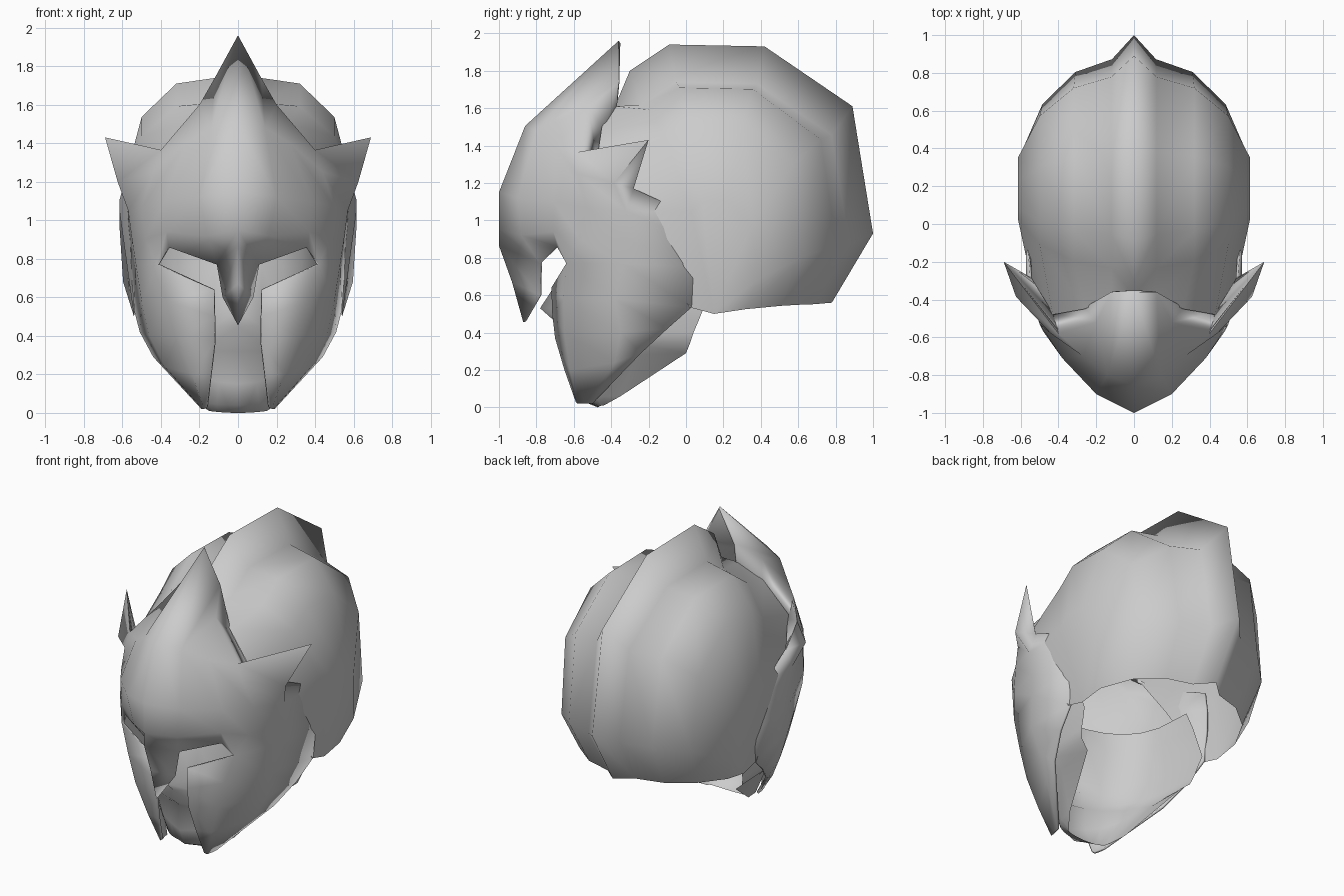
import bpy
import bmesh
from math import sin, cos, radians
from mathutils import Vector

default_cube = bpy.data.objects.get("Cube")
if default_cube:
    bpy.data.objects.remove(default_cube, do_unlink=True)

# One plain metal colour for every part
metal = bpy.data.materials.new("grey metal")
colour = (0.6, 0.6, 0.6, 1)
metal.use_nodes = True
metal.diffuse_color = colour
for node in metal.node_tree.nodes:
    if node.type == "BSDF_PRINCIPLED":
        node.inputs["Base Color"].default_value = colour
        node.inputs["Roughness"].default_value = 0.6


def sheet(name, grids, extra=(), thickness=0.0):
    """Skin grids of points for the +x half, weld them, then mirror across x."""
    bm = bmesh.new()
    for rows in grids:
        grid = [[bm.verts.new(point) for point in row] for row in rows]
        for upper, lower in zip(grid, grid[1:]):
            for i in range(min(len(upper), len(lower)) - 1):
                bm.faces.new((upper[i], upper[i + 1], lower[i + 1], lower[i]))
    for polygon in extra:
        bm.faces.new([bm.verts.new(point) for point in polygon])
    bmesh.ops.remove_doubles(bm, verts=bm.verts, dist=0.001)
    bmesh.ops.recalc_face_normals(bm, faces=bm.faces)

    # Make the whole sheet face outward
    middle = Vector((0, 0.1, 0.8))
    facing = sum(f.normal.dot(f.calc_center_median() - middle) * f.calc_area()
                 for f in bm.faces)
    if facing < 0:
        bmesh.ops.reverse_faces(bm, faces=bm.faces)

    mesh = bpy.data.meshes.new(name)
    bm.to_mesh(mesh)
    bm.free()
    mesh.materials.append(metal)
    part = bpy.data.objects.new(name, mesh)
    bpy.context.collection.objects.link(part)

    bpy.ops.object.select_all(action="DESELECT")
    part.select_set(True)
    bpy.context.view_layer.objects.active = part
    bpy.ops.object.shade_smooth_by_angle(angle=radians(60))

    mirror = part.modifiers.new("mirror", "MIRROR")
    mirror.use_clip = True
    if thickness:
        plate = part.modifiers.new("plate thickness", "SOLIDIFY")
        plate.thickness = thickness
        plate.offset = -1


# Helmet shell: the crest outline (y, z, width factor) shrinks toward the side
crest_outline = [
    (-.3, 1.8, 1), (-.09, 1.94, 1), (.42, 1.93, 1),
    (.89, 1.61, 1), (1, .93, .97), (.78, .56, .87),
]
# half width, then scale of the outline in y and in z
shell_rings = [(0, 1, 1), (.12, .85, .86), (.32, .77, .84),
               (.5, .57, .72), (.615, .27, .42)]
hub_y, hub_z = .15, .5
shell_rows = [
    [(width * factor, hub_y + (y - hub_y) * scale_y, hub_z + (z - hub_z) * scale_z)
     for y, z, factor in crest_outline]
    for width, scale_y, scale_z in shell_rings
]
shell_rows.append([(.54, hub_y, hub_z)] * len(crest_outline))
# Front edge of the shell, meeting the lip behind the mask
shell_front = [(0, -.38, 1.61), (.12, -.38, 1.61), (.26, -.45, 1.5),
               (.43, -.48, 1.3), (.535, -.34, 1.05), (.54, .02, .535)]
for row, front_point in zip(shell_rows, shell_front):
    row.insert(0, front_point)
sheet("helmet_shell", [shell_rows])

# Face mask: top edge with spike and side wing, forehead, brow
mask_rows = [
    [(0, -.36, 1.96), (.12, -.36, 1.74), (.2, -.52, 1.6), (.4, -.58, 1.365),
     (.69, -.2, 1.43)],
    [(0, -.86, 1.505), (.14, -.8, 1.48), (.27, -.7, 1.4), (.44, -.58, 1.25),
     (.625, -.385, 1.2), (.55, -.28, 1.17)],
    [(0, -1, 1.15), (.2, -.9, 1.12), (.38, -.71, 1.1), (.5, -.53, 1.07),
     (.57, -.32, 1.05), (.575, 0, 1.04)],
    [(0, -1, .95), (.16, -.88, .92), (.37, -.71, .94), (.48, -.57, .9),
     (.55, -.32, .9), (.565, .03, .9)],
    [(0, -1, .865), (.11, -.78, .77), (.36, -.69, .86), (.42, -.64, .77),
     (.53, -.34, .77), (.555, .04, .75)],
]
top_edge, temple, brow = mask_rows[0], mask_rows[1], mask_rows[-1]

# Lip behind the top edge, running down to the shell
rear_lip = [top_edge[1:4], [(.12, -.37, 1.59), (.26, -.44, 1.48), (.43, -.47, 1.28)]]

# Cheek guards hang from the brow's outer end, down to a point at the chin
cheek_rows = [
    [(.125, -.72, .64)] + brow[3:],
    [(.122, -.715, .5), (.36, -.655, .58), (.5, -.38, .58), (.54, .03, .535)],
    [(.12, -.7, .37), (.31, -.65, .4), (.46, -.35, .4), (.51, -.1, .42)],
    [(.14, -.65, .2), (.24, -.62, .2), (.38, -.38, .24), (.44, -.24, .29)],
    [(.16, -.59, .03), (.175, -.58, .02), (.185, -.54, .02), (.19, -.5, .02)],
]

# Nose guard below the brow, and the rear faces of the wing
bridge, nostril, nose_tip = (0, -.93, .67), (.08, -.78, .6), (0, -.87, .455)
wing_base, wing_tip = top_edge[3:]
details = [
    (brow[0], brow[1], nostril, bridge),
    (bridge, nostril, nose_tip),
    (wing_tip, temple[4], temple[5]),
    (wing_tip, temple[5], rear_lip[1][2], wing_base),
]
sheet("mask_with_cheek_guards", [mask_rows, rear_lip, cheek_rows], details, 0.015)

# Face inside the helmet: height, front, centre bump, half width, rear, rear height
face_levels = [
    (.88, -.6, 0, .46, -.05, .88),
    (.76, -.6, .03, .47, 0, .76),
    (.53, -.66, .12, .47, .09, .52),
    (.45, -.65, .04, .46, .07, .47),
    (.37, -.65, .03, .45, .04, .4),
    (.32, -.61, .01, .43, .02, .34),
    (.15, -.59, .03, .37, 0, .29),
    (.04, -.55, .02, .22, -.35, .06),
    (0, -.47, 0, .15, -.44, .01),
]
steps = 6


def face_point(level, step):
    z, front, bump, width, rear, rear_z = level
    turn = radians(90) * step / steps
    depth = max(cos(turn), 0) ** 0.6 if step < steps else 0
    y = rear + (front - rear) * depth
    if step == 0:
        y -= bump
    return (width * sin(turn), y, z + (rear_z - z) * sin(turn) ** 2)


sheet("inner_face",
      [[[face_point(level, step) for step in range(steps + 1)]
        for level in face_levels]])
